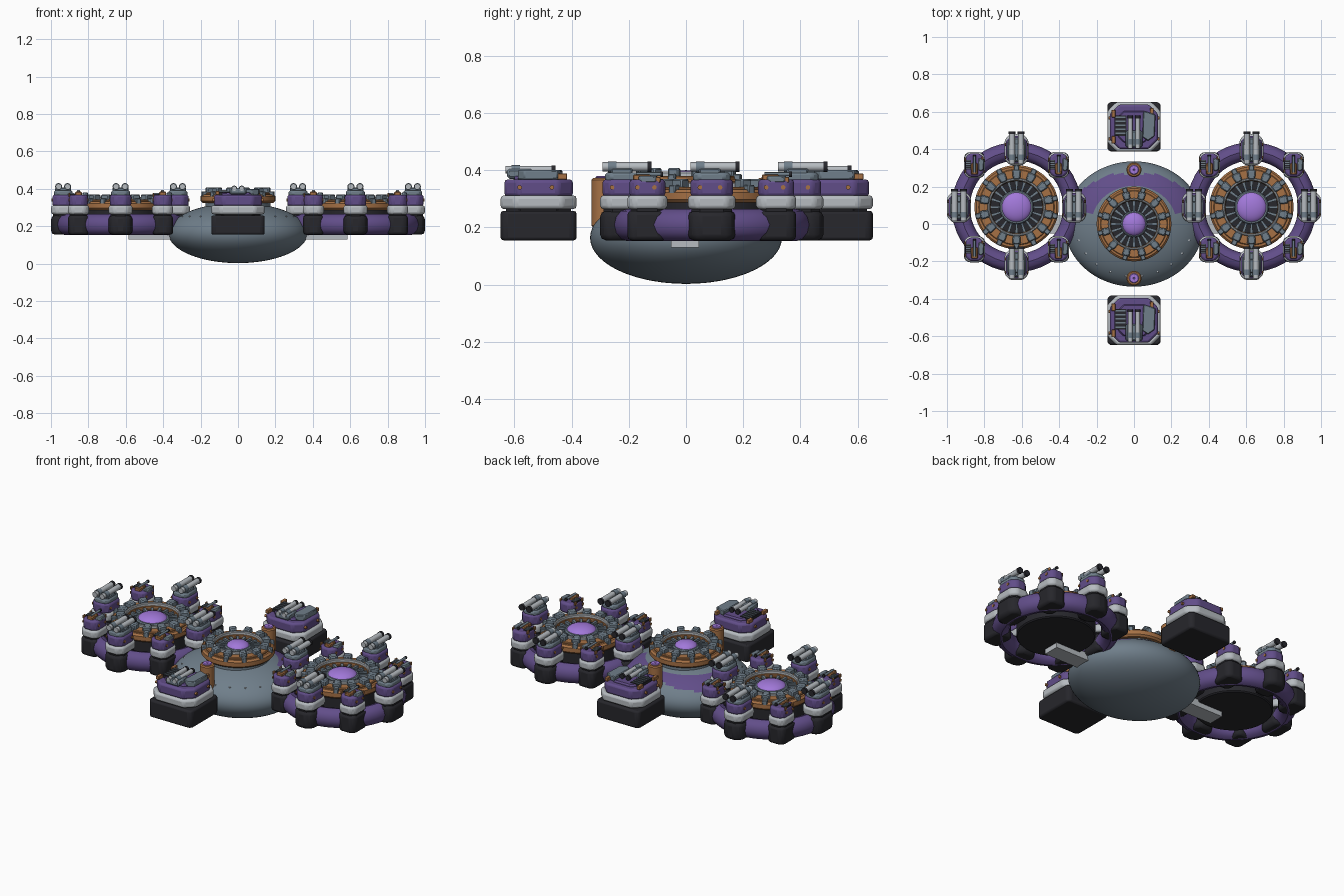
import bpy, bmesh, math
from mathutils import Matrix, Vector

if "Cube" in bpy.data.objects:
    bpy.data.objects.remove(bpy.data.objects["Cube"])


def material(name, rgb):
    m = bpy.data.materials.new(name)
    m.use_nodes = True
    m.diffuse_color = (*rgb, 1)
    m.node_tree.nodes["Principled BSDF"].inputs["Base Color"].default_value = (*rgb, 1)
    return m


PURPLE = material("purple armour", (.12, .075, .25))
GLOW = material("bright violet", (.36, .19, .70))
COPPER = material("copper", (.38, .165, .06))
STEEL = material("blue grey steel", (.16, .21, .255))
PALE = material("pale grey", (.47, .50, .53))
BLACK = material("black", (.02, .02, .025))
parts = []


def finish(name, bm, mat, loc=(0, 0, 0), turn=0, bevel=0, segments=2):
    bmesh.ops.recalc_face_normals(bm, faces=bm.faces)
    mesh = bpy.data.meshes.new(name)
    bm.to_mesh(mesh)
    bm.free()
    ob = bpy.data.objects.new(name, mesh)
    bpy.context.collection.objects.link(ob)
    mesh.materials.append(mat)
    ob.location = loc
    ob.rotation_euler.z = turn
    if bevel:
        mod = ob.modifiers.new("bevel", "BEVEL")
        mod.width, mod.segments, mod.limit_method = bevel, segments, "ANGLE"
    parts.append(ob)
    return ob


def prism(name, outline, z0, z1, mat, loc=(0, 0), turn=0, bevel=0, segments=2):
    bm = bmesh.new()
    face = bm.faces.new([bm.verts.new((x, y, z0)) for x, y in outline])
    top = bmesh.ops.extrude_face_region(bm, geom=[face])["geom"]
    bmesh.ops.translate(bm, vec=(0, 0, z1 - z0),
                        verts=[v for v in top if isinstance(v, bmesh.types.BMVert)])
    return finish(name, bm, mat, (*loc, 0), turn, bevel, segments)


def cut_rect(hx, hy, c):
    """Rectangle with chamfered corners."""
    return [(hx - c, -hy), (hx, c - hy), (hx, hy - c), (hx - c, hy),
            (c - hx, hy), (-hx, hy - c), (-hx, c - hy), (c - hx, -hy)]


def box(name, x0, x1, y0, y1, z0, z1, mat, loc=(0, 0), bevel=0):
    return prism(name, [(x0, y0), (x1, y0), (x1, y1), (x0, y1)], z0, z1, mat, loc, 0, bevel, 1)


def lathe(name, profile, mat, loc, steps=48, closed=True):
    bm = bmesh.new()
    vs = [bm.verts.new((r, 0, z)) for r, z in profile]
    pairs = list(zip(vs, vs[1:])) + ([(vs[-1], vs[0])] if closed else [])
    edges = [bm.edges.new(p) for p in pairs]
    bmesh.ops.spin(bm, geom=vs + edges, cent=(0, 0, 0), axis=(0, 0, 1),
                   angle=math.tau, steps=steps, use_duplicate=False)
    bmesh.ops.remove_doubles(bm, verts=bm.verts, dist=.0002)
    return finish(name, bm, mat, (*loc, 0))


def ring(name, r0, r1, z0, z1, mat, loc, c=.006):
    lathe(name, [(r0, z0), (r1 - c, z0), (r1, z0 + c), (r1, z1 - c), (r1 - c, z1),
                 (r0 + c, z1), (r0, z1 - c)], mat, loc)


def rod(name, p, q, radius, mat, loc):
    a, b = Vector(p), Vector(q)
    bm = bmesh.new()
    rot = (b - a).to_track_quat("Z", "Y").to_matrix().to_4x4()
    bmesh.ops.create_cone(bm, cap_ends=True, segments=12, radius1=radius, radius2=radius,
                          depth=(b - a).length, matrix=Matrix.Translation((a + b) / 2) @ rot)
    finish(name, bm, mat, (*loc, 0))


def twin_guns(name, loc, half, y0, y1, z, radius):
    for s in (-1, 1):
        x = s * half
        rod(name + "_barrel", (x, y0, z), (x, y1, z), radius, PALE, loc)
        rod(name + "_muzzle", (x, y1, z), (x, y1 + .014, z), radius * 1.15, BLACK, loc)
        rod(name + "_sleeve", (x, y0 + .02, z), (x, y0 + .05, z), radius * 1.2, STEEL, loc)


def pod_stack(name, loc, hx, hy, c, base_c):
    """Black foot, pale band and purple armour shared by every gun pod."""
    prism(name + "_foot", cut_rect(hx, hy, base_c), .155, .258, BLACK, loc, 0, .02)
    prism(name + "_neck", cut_rect(hx * .85, hy * .85, c), .25, .275, BLACK, loc)
    prism(name + "_band", cut_rect(hx, hy, c), .264, .312, PALE, loc, 0, .012)
    prism(name + "_armour", cut_rect(hx * .9, hy * .9, c), .308, .368, PURPLE, loc, 0, .012)
    for s in (-1, 1):
        for y in (-.5, .35):
            rod(name + "_pin", (s * hx * .88, y * hy, .34), (s * hx * .96, y * hy, .34),
                .008, COPPER, loc)


def deck_details(name, loc, k, z):
    """Sloping side plate, louvred vent and copper trims on a pod roof."""
    plate = [(.045, -.055), (.075, -.075), (.11, -.05), (.115, .065), (.05, .085)]
    prism(name + "_side_plate", [(x * k, y * k) for x, y in plate], z - .01, z + .018 * k + .004,
          STEEL, loc, 0, .004, 1)
    box(name + "_vent", -.105 * k, -.04 * k, -.05 * k, .06 * k, z - .01, z + .006, BLACK, loc)
    for i in range(5):
        y = (-.04 + i * .022) * k
        box(name + "_louvre", -.1 * k, -.045 * k, y, y + .008 * k, z, z + .01, STEEL, loc)
    for x, y in ((-.11, -.07), (-.11, .07), (.095, .08)):
        box(name + "_trim", (x - .01) * k, (x + .01) * k, (y - .02) * k, (y + .02) * k,
            z - .01, z + .01, COPPER, loc, .002)


# hull, with a stepped purple patch across the rear of the upper side
bm = bmesh.new()
bmesh.ops.create_uvsphere(bm, u_segments=72, v_segments=48, radius=1)
for f in bm.faces:
    p = f.calc_center_median()
    f.smooth = True
    away = abs(math.degrees(math.atan2(p.y, p.x)) - 90)
    step = int(away / 10)
    if p.z > 0 and away < 76 and .60 + .03 * (step % 2) < p.xy.length < .80 + .025 * step:
        f.material_index = 1
bmesh.ops.scale(bm, vec=(.373, .335, .161), verts=bm.verts)
hull = finish("hull", bm, STEEL, (0, 0, .164))
hull.data.materials.append(PURPLE)

# rivets along the front of the hull
for i in range(10):
    a = math.radians(198 + i * 16)
    x, y = .31 * math.cos(a), .28 * math.sin(a)
    rod("hull_rivet", (x, y, .24), (x, y, .256), .005, PALE, (0, 0))

# copper posts with violet caps
for y in (-.29, .29):
    ring("post", 0.001, .04, .2, .372, COPPER, (0, y))
    ring("post_lens", 0.001, .026, .37, .38, GLOW, (0, y), .004)


def reactor(name, loc, R, z, count, lens):
    """Copper rim with steel teeth, spoked pit and a violet dome."""
    ring(name + "_rim", R * .62, R, z, z + .045, COPPER, loc, .01)
    ring(name + "_rim_step", R * .62, R * .9, z + .04, z + .055, COPPER, loc, .004)
    ring(name + "_pit", .001, R * .66, z, z + .03, BLACK, loc)
    ring(name + "_collar", R * .63, R * .69, z + .03, z + .07, PALE, loc, .004)
    for i in range(count):
        a = math.tau * (i + .5) / count
        w = R * .105
        prism(name + "_tooth", [(R * .66, -w * .8), (R * .88, -w), (R * .88, w), (R * .66, w * .8)],
              z + .03, z + .083, STEEL, loc, a, .006, 1)
        prism(name + "_tooth_foot", [(R * .85, -w * .6), (R * 1.0, -w * .6), (R * 1.0, w * .6),
              (R * .85, w * .6)], z + .03, z + .062, STEEL, loc, a, .004, 1)
    for i in range(20):
        prism(name + "_spoke", [(lens, -.005), (R * .64, -.008), (R * .64, .008), (lens, .005)],
              z + .025, z + .045, STEEL, loc, math.tau * i / 20)
    ring(name + "_lens_seat", lens * .8, lens * 1.12, z + .02, z + .05, STEEL, loc)
    arc = [i * math.pi / 16 for i in range(9)]
    lathe(name + "_lens", [(lens * math.cos(t), z + .04 + .035 * math.sin(t)) for t in arc],
          GLOW, loc, closed=False)


# central reactor on the hull
ring("centre_plinth", .001, .175, .26, .33, STEEL, (0, 0))
reactor("centre_reactor", (0, 0), .2, .325, 12, .064)

# front and rear gun platforms
for label, y in (("front", -.515), ("rear", .52)):
    name, loc = label + "_platform", (0, y)
    pod_stack(name, loc, .143, .133, .05, .015)
    prism(name + "_roof", cut_rect(.085, .085, .03), .36, .38, PURPLE, loc, 0, .006, 1)
    deck_details(name, loc, 1, .378)
    box(name + "_mantlet", -.045, .045, -.11, -.02, .37, .405, STEEL, loc, .008)
    twin_guns(name, loc, .02, -.115, .045, .402, .013)

# side batteries
for label, side in (("left", 1), ("right", -1)):
    cx, cy = side * .628, .09
    name = label + "_battery"
    loc = (cx, cy)
    box(label + "_strut", min(side * .25, side * .585), max(side * .25, side * .585),
        -.052, .045, .13, .175, PALE)
    ring(name + "_drum", .001, .215, .16, .295, BLACK, loc)
    reactor(name + "_reactor", loc, .225, .287, 14, .082)

    # purple carrier ring with rounded section
    arc = [math.tau * i / 12 for i in range(12)]
    lathe(name + "_carrier", [(.298 + .049 * math.cos(t), .209 + .056 * math.sin(t)) for t in arc],
          PURPLE, loc)

    for i in range(8):
        a = math.tau * i / 8
        spot = (cx + .307 * math.cos(a), cy + .307 * math.sin(a))
        if i % 2 == 0:
            # heavy turret
            pod = name + "_turret"
            pod_stack(pod, spot, .064, .083, .03, .03)
            prism(pod + "_cap", cut_rect(.05, .066, .022), .36, .392, STEEL, spot, 0, .008, 1)
            box(pod + "_cradle", -.043, .043, -.045, .03, .385, .408, STEEL, spot, .006)
            twin_guns(pod, spot, .024, -.075, .083, .412, .016)
        else:
            # light turret
            pod = name + "_light_turret"
            spot = (cx + .318 * math.cos(a), cy + .318 * math.sin(a))
            pod_stack(pod, spot, .056, .07, .024, .02)
            deck_details(pod, spot, .45, .367)
            box(pod + "_breech", -.018, .018, -.05, .01, .36, .385, COPPER, spot, .004)
            rod(pod + "_barrel", (0, -.04, .386), (0, .045, .386), .007, STEEL, spot)
            rod(pod + "_muzzle", (0, .045, .386), (0, .055, .386), .009, BLACK, spot)

# smooth curved surfaces while keeping edges sharp
bpy.ops.object.select_all(action="DESELECT")
for ob in parts:
    ob.select_set(True)
bpy.context.view_layer.objects.active = hull
bpy.ops.object.shade_smooth_by_angle(angle=math.radians(32))
